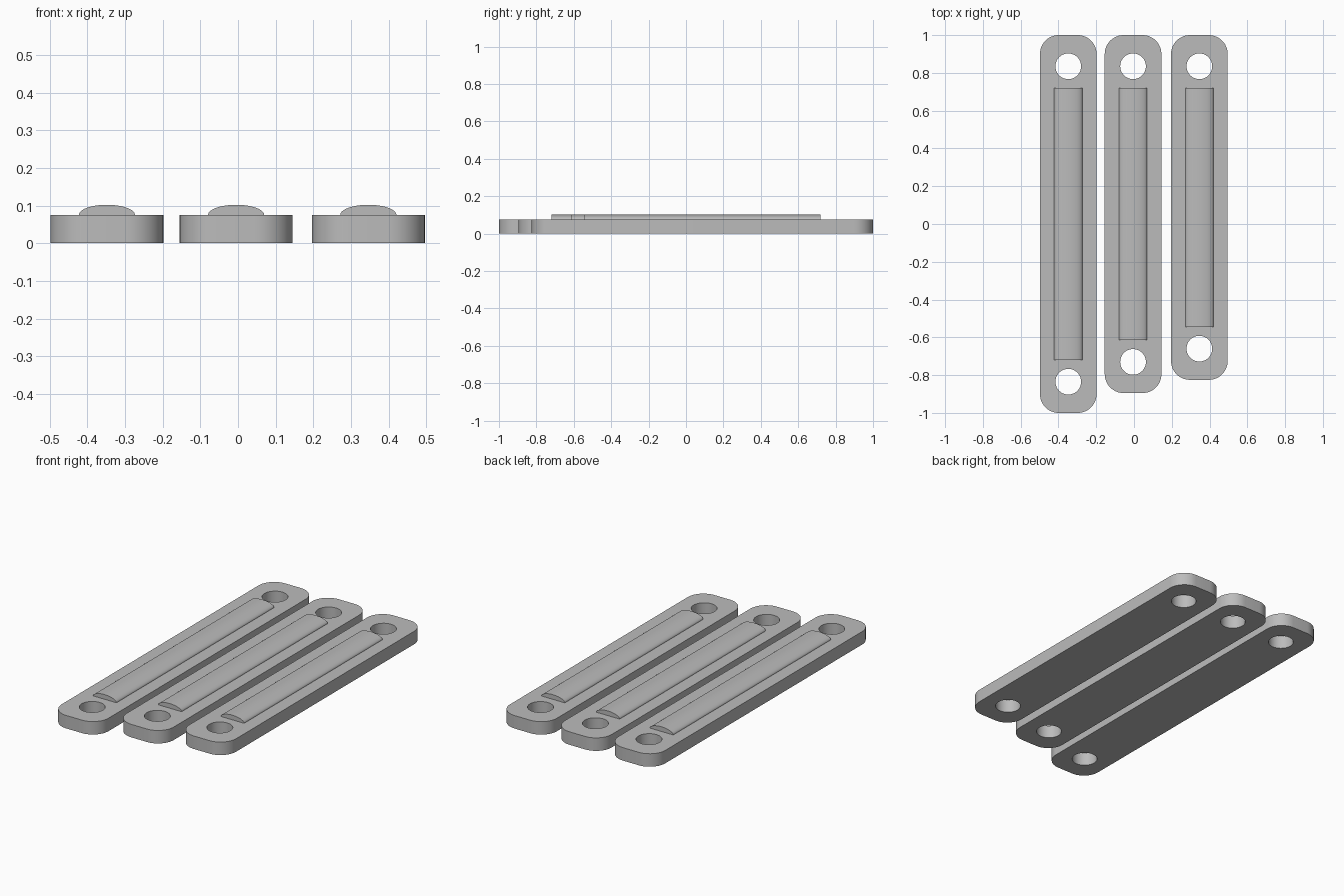
import bpy, bmesh
from math import sin, cos, pi, radians
from mathutils import Vector

cube = bpy.data.objects.get("Cube")
if cube:
    bpy.data.objects.remove(cube, do_unlink=True)

WIDTH, THICK, CORNER = 0.30, 0.075, 0.10
HOLE_R, HOLE_INSET = 0.068, 0.165
PAD_HALF, PAD_RISE, PAD_INSET = 0.0745, 0.027, 0.28

grey = bpy.data.materials.new("plain grey")
grey.use_nodes = True
COLOUR = (0.5, 0.5, 0.5, 1)
grey.diffuse_color = COLOUR
grey.node_tree.nodes["Principled BSDF"].inputs["Base Color"].default_value = COLOUR


def arc(cx, cy, rx, ry, start, end, steps):
    angles = [start + (end - start) * i / steps for i in range(steps + 1)]
    return [(cx + rx * cos(a), cy + ry * sin(a)) for a in angles]


def finish(obj):
    bpy.ops.object.select_all(action='DESELECT')
    obj.select_set(True)
    bpy.context.view_layer.objects.active = obj
    bpy.ops.object.shade_smooth_by_angle(angle=radians(30))


def add_mesh(name, bm):
    bmesh.ops.remove_doubles(bm, verts=bm.verts, dist=0.0001)
    bmesh.ops.recalc_face_normals(bm, faces=bm.faces)
    mesh = bpy.data.meshes.new(name)
    bm.to_mesh(mesh)
    bm.free()
    mesh.materials.append(grey)
    obj = bpy.data.objects.new(name, mesh)
    bpy.context.collection.objects.link(obj)
    finish(obj)


def link_bar(name, x, y0, y1):
    """Rounded flat bar with a through hole near each end."""
    dx, r = WIDTH / 2 - CORNER, CORNER
    outline = []
    for i, (cx, cy) in enumerate([(x + dx, y1 - r), (x - dx, y1 - r),
                                  (x - dx, y0 + r), (x + dx, y0 + r)]):
        outline += arc(cx, cy, r, r, i * pi / 2, (i + 1) * pi / 2, 12)
    loops = [outline]
    for cy in (y0 + HOLE_INSET, y1 - HOLE_INSET):
        loops.append(arc(x, cy, HOLE_R, HOLE_R, 0, 2 * pi, 48)[:-1])

    # Filled outline curve, extruded to the bar thickness
    curve = bpy.data.curves.new(name + "_outline", 'CURVE')
    curve.dimensions = '2D'
    curve.fill_mode = 'BOTH'
    curve.extrude = THICK / 2
    for loop in loops:
        spline = curve.splines.new('POLY')
        spline.points.add(len(loop) - 1)
        for point, (px, py) in zip(spline.points, loop):
            point.co = (px, py, 0, 1)
        spline.use_cyclic_u = True
    temp = bpy.data.objects.new(name + "_outline", curve)
    bpy.context.collection.objects.link(temp)
    solid = temp.evaluated_get(bpy.context.evaluated_depsgraph_get()).to_mesh()
    bm = bmesh.new()
    bm.from_mesh(solid)
    bpy.data.objects.remove(temp, do_unlink=True)
    bmesh.ops.translate(bm, verts=bm.verts, vec=(0, 0, THICK / 2))
    add_mesh(name, bm)


def domed_pad(name, x, y0, y1):
    """Raised strip with a half-ellipse cross-section."""
    profile = arc(x, THICK, PAD_HALF, PAD_RISE, 0, pi, 32)
    profile += [(x - PAD_HALF, THICK - 0.01), (x + PAD_HALF, THICK - 0.01)]
    bm = bmesh.new()
    face = bm.faces.new([bm.verts.new((px, y0, pz)) for px, pz in profile])
    swept = bmesh.ops.extrude_face_region(bm, geom=[face], use_keep_orig=True)
    moved = [v for v in swept["geom"] if isinstance(v, bmesh.types.BMVert)]
    bmesh.ops.translate(bm, verts=moved, vec=Vector((0, y1 - y0, 0)))
    add_mesh(name, bm)


# Three bars of decreasing length, level at the back
for side, x, front in (("right", -0.348, -1.0), ("middle", -0.005, -0.895),
                       ("left", 0.346, -0.825)):
    link_bar(side + "_bar", x, front, 1.0)
    domed_pad(side + "_raised_strip", x, front + PAD_INSET, 1.0 - PAD_INSET)
